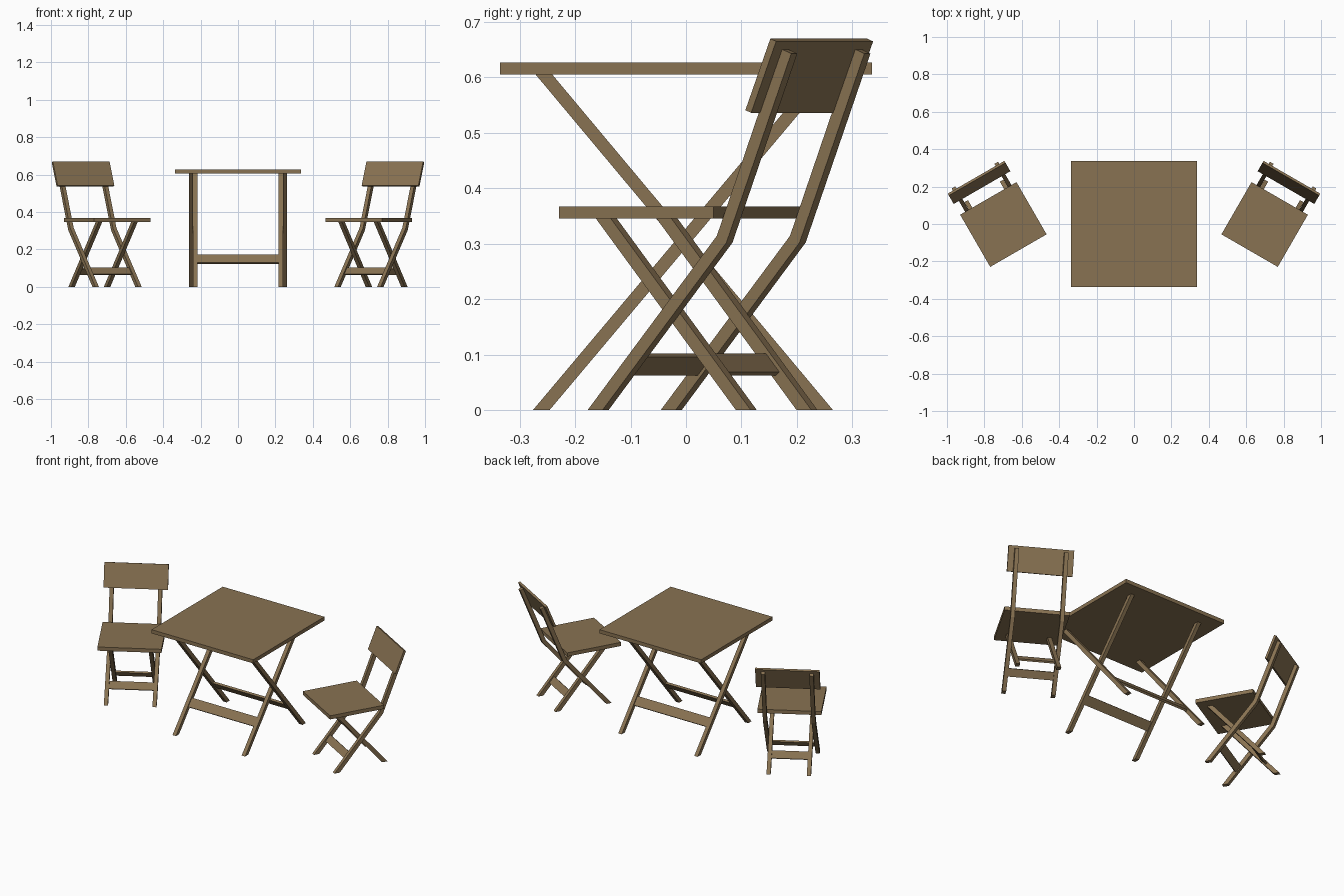
import bpy, bmesh, math
from mathutils import Matrix

if "Cube" in bpy.data.objects:
    bpy.data.objects.remove(bpy.data.objects["Cube"])

wood = bpy.data.materials.new("wood")
wood.diffuse_color = (0.25, 0.17, 0.085, 1)
wood.use_nodes = True
wood.node_tree.nodes["Principled BSDF"].inputs["Base Color"].default_value = wood.diffuse_color


def prism(name, profile, x0, x1, place=Matrix()):
    """Extrude a (y, z) profile from x0 to x1."""
    bm = bmesh.new()
    face = bm.faces.new([bm.verts.new((x0, y, z)) for y, z in profile])
    ext = bmesh.ops.extrude_face_region(bm, geom=[face])
    moved = [g for g in ext["geom"] if isinstance(g, bmesh.types.BMVert)]
    bmesh.ops.translate(bm, verts=moved, vec=(x1 - x0, 0, 0))
    bmesh.ops.recalc_face_normals(bm, faces=bm.faces)
    me = bpy.data.meshes.new(name)
    bm.to_mesh(me)
    bm.free()
    me.materials.append(wood)
    ob = bpy.data.objects.new(name, me)
    ob.matrix_world = place
    bpy.context.collection.objects.link(ob)
    return ob


def rect(y0, y1, z0, z1):
    return [(y0, z0), (y1, z0), (y1, z1), (y0, z1)]


def slanted(y0, y1, h, w):
    """Leg profile cut level at floor and at height h; w is the level width."""
    return [(y0 - w / 2, 0), (y0 + w / 2, 0), (y1 + w / 2, h), (y1 - w / 2, h)]


def plank(y, z, slope, length, thick):
    """Stretcher profile lying along a leg of slope dy/dz."""
    a = math.atan(slope)
    s, c = math.sin(a), math.cos(a)
    return [(y + u * s * length / 2 + v * c * thick / 2,
             z + u * c * length / 2 - v * s * thick / 2)
            for u, v in ((-1, -1), (-1, 1), (1, 1), (1, -1))]


def pair(name, profile, x, w, place=Matrix()):
    for s, side in ((-1, "left"), (1, "right")):
        prism(f"{name}_{side}", profile, s * x - w / 2, s * x + w / 2, place)


# Table: top, two crossing leg frames with stretchers
prism("table_top", rect(-0.336, 0.336, 0.605, 0.627), -0.336, 0.336)
for name, y0, y1, x in (("table_inner", -0.261, 0.249, 0.2285),
                        ("table_outer", 0.25, -0.257, 0.2512)):
    pair(name + "_leg", slanted(y0, y1, 0.606, 0.030), x, 0.0225)
    k = (y1 - y0) / 0.606
    e = x - 0.011
    prism(name + "_stretcher", plank(y0 + k * 0.147, 0.147, k, 0.054, 0.012), -e, e)

# Folding chairs, turned 30 degrees on both sides of the table
post = [(-0.128, 0), (-0.097, 0), (0.161, 0.302), (0.296, 0.643),
        (0.274, 0.652), (0.141, 0.314)]
panel = [(0.219, 0.541), (0.231, 0.536), (0.283, 0.665), (0.271, 0.670)]
for s, side in ((-1, "left"), (1, "right")):
    place = Matrix.Translation((s * 0.703, 0.005, 0)) @ Matrix.Rotation(-s * math.pi / 6, 4, "Z")
    n = f"{side}_chair_"
    prism(n + "seat", rect(-0.17, 0.152, 0.345, 0.367), -0.174, 0.174, place)
    prism(n + "backrest", panel, -0.175, 0.175, place)
    pair(n + "back_post", post, 0.132, 0.022, place)
    pair(n + "cross_leg", slanted(0.183, -0.109, 0.346, 0.031), 0.1095, 0.022, place)
    prism(n + "front_stretcher", plank(-0.041, 0.082, 0.855, 0.044, 0.010), -0.122, 0.122, place)
    prism(n + "rear_stretcher", plank(0.114, 0.082, -0.845, 0.044, 0.010), -0.099, 0.099, place)
